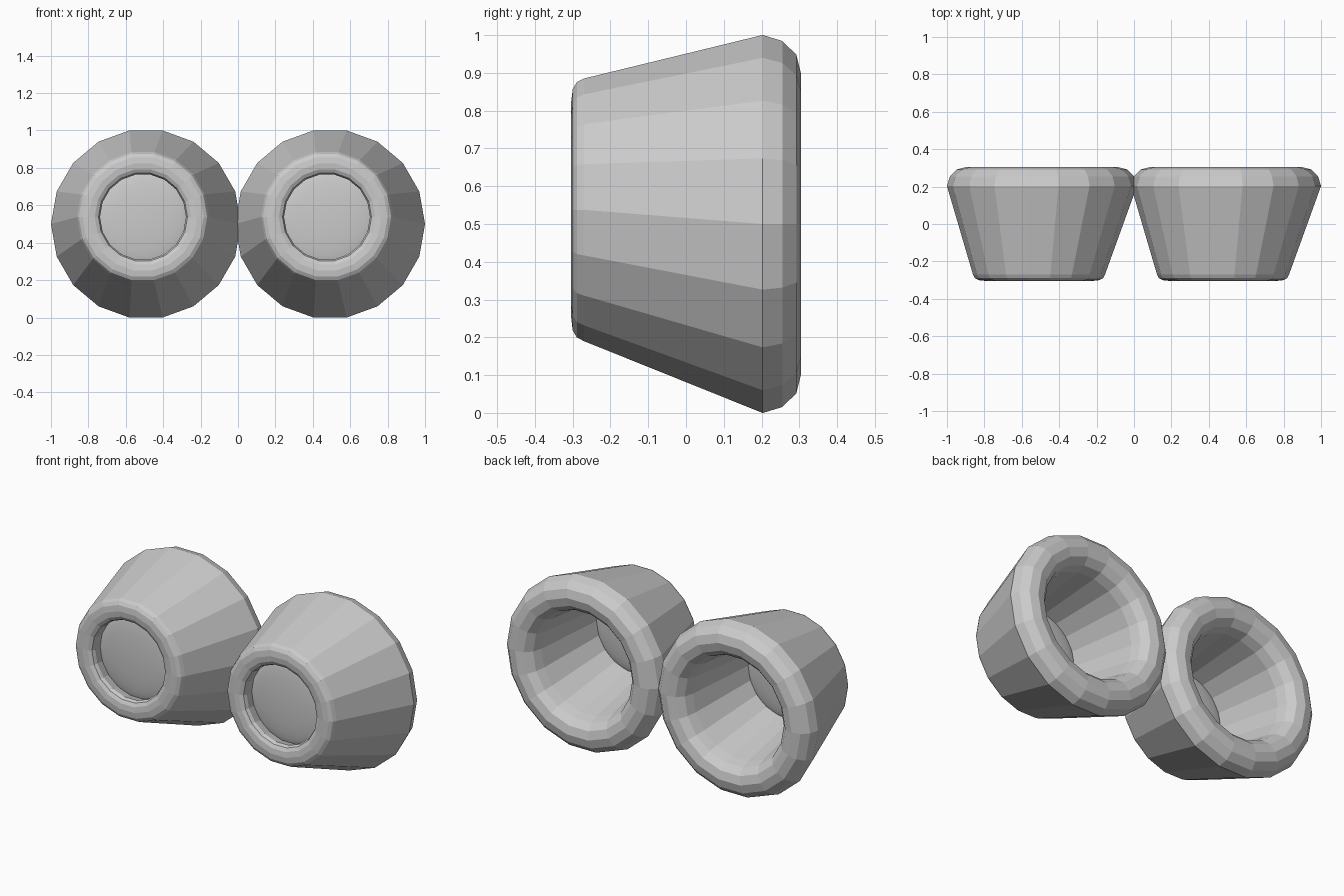
import bpy, bmesh, math

if "Cube" in bpy.data.objects:
    bpy.data.objects.remove(bpy.data.objects["Cube"])

grey = bpy.data.materials.new("plain grey")
grey.diffuse_color = (0.6, 0.6, 0.6, 1)
grey.use_nodes = True
grey.node_tree.nodes["Principled BSDF"].inputs["Base Color"].default_value = grey.diffuse_color

SIDES = 18
REAR_Z, FRONT_Z = 0.50, 0.5375
FRONT_SHIFT = -0.016   # front rims sit slightly to one side

# closed cross-section of the cup wall: (y, radius, is_front)
PROFILE = [
    (0.203, 0.508, 0), (0.255, 0.492, 0), (0.292, 0.455, 0), (0.304, 0.406, 0),
    (0.292, 0.357, 0), (0.255, 0.322, 0), (0.203, 0.305, 0),
    (-0.27, 0.230, 1), (-0.289, 0.238, 1), (-0.300, 0.258, 1), (-0.304, 0.290, 1),
    (-0.300, 0.324, 1), (-0.289, 0.343, 1), (-0.27, 0.353, 1),
]


def finish(bm, name):
    bmesh.ops.recalc_face_normals(bm, faces=bm.faces)
    me = bpy.data.meshes.new(name)
    bm.to_mesh(me)
    bm.free()
    me.materials.append(grey)
    ob = bpy.data.objects.new(name, me)
    bpy.context.collection.objects.link(ob)
    return ob


def make_cup(name, cx):
    # tapered hollow cup with rounded rims
    bm = bmesh.new()
    rings = []
    for y, r, front in PROFILE:
        x0 = cx + FRONT_SHIFT * front
        z0 = FRONT_Z if front else REAR_Z
        rings.append([bm.verts.new((x0 + r * math.cos(2 * math.pi * i / SIDES), y,
                                    z0 + r * math.sin(2 * math.pi * i / SIDES)))
                      for i in range(SIDES)])
    for k, a in enumerate(rings):
        b = rings[(k + 1) % len(rings)]
        for i in range(SIDES):
            j = (i + 1) % SIDES
            bm.faces.new((a[i], a[j], b[j], b[i]))
    return finish(bm, name)


def make_lens(name, cx):
    # shallow domed disc set just inside the front rim
    bm = bmesh.new()
    bmesh.ops.create_uvsphere(bm, u_segments=32, v_segments=16, radius=1)
    for v in bm.verts:
        x, y, z = v.co
        v.co = (cx + FRONT_SHIFT + 0.25 * x, -0.205 + 0.03 * y, 0.533 + 0.25 * z)
    ob = finish(bm, name)
    for p in ob.data.polygons:
        p.use_smooth = True
    return ob


for side, cx in (("left", -0.492), ("right", 0.492)):
    make_cup(side + "_cup", cx)
    make_lens(side + "_lens", cx)
